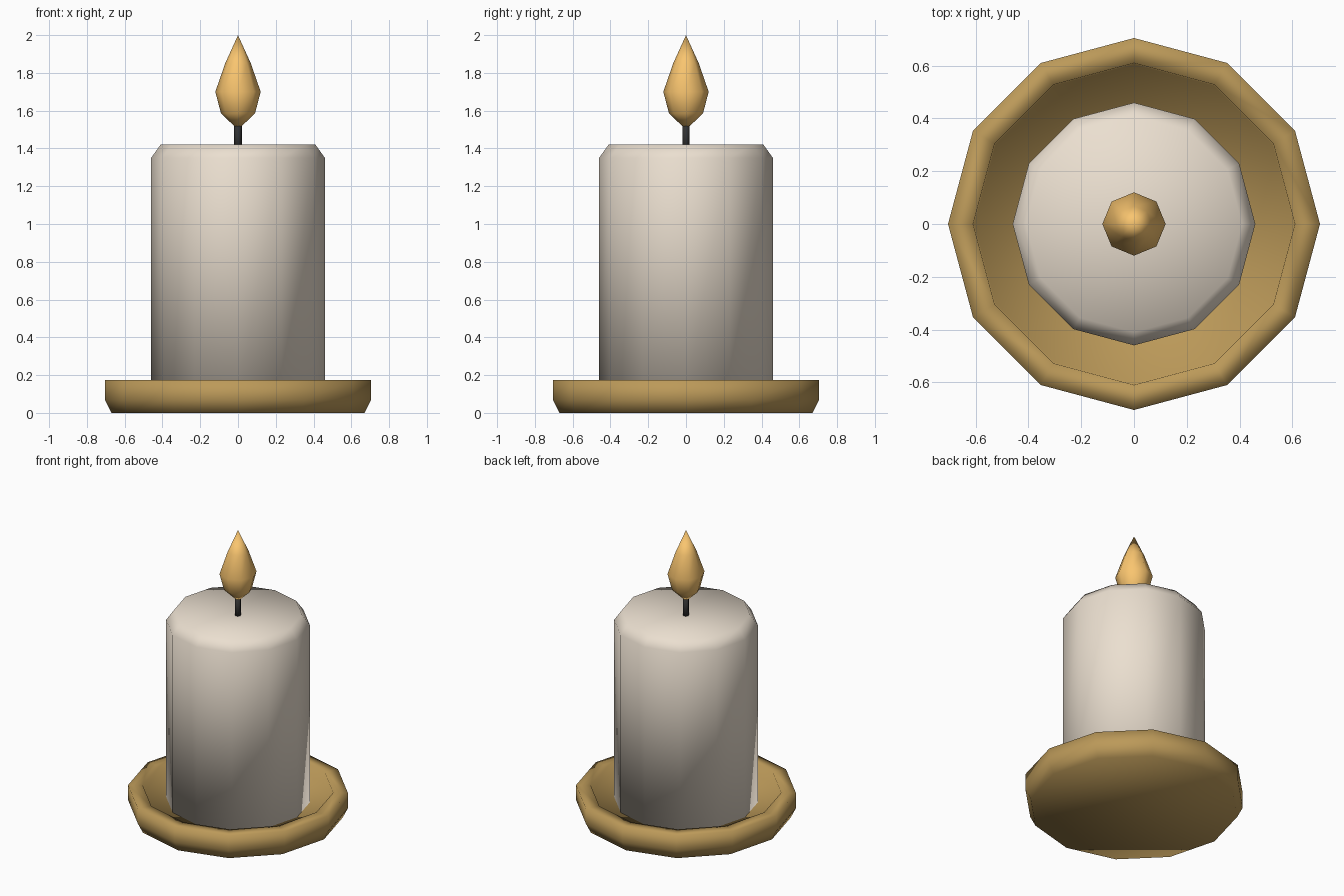
import bpy, bmesh, math

if "Cube" in bpy.data.objects:
    bpy.data.objects.remove(bpy.data.objects["Cube"])


def lathe(name, profile, sides, color):
    """Revolve (radius, z) points around z; open ends are capped, radius 0 gives a tip."""
    bm = bmesh.new()
    rings = []
    for r, z in profile:
        n = sides if r > 0 else 1
        rings.append([bm.verts.new((r * math.cos(2 * math.pi * i / sides),
                                    r * math.sin(2 * math.pi * i / sides), z))
                      for i in range(n)])
    for a, b in zip(rings, rings[1:]):
        for i in range(sides):
            j = (i + 1) % sides
            quad = [a[i % len(a)], a[j % len(a)], b[j % len(b)], b[i % len(b)]]
            bm.faces.new(list(dict.fromkeys(quad)))
    for ring in (rings[0], rings[-1]):
        if len(ring) > 1:
            bm.faces.new(ring)
    bmesh.ops.recalc_face_normals(bm, faces=bm.faces)
    for f in bm.faces:
        f.smooth = True
    mesh = bpy.data.meshes.new(name)
    bm.to_mesh(mesh)
    bm.free()
    mat = bpy.data.materials.new(name + "_color")
    mat.diffuse_color = (*color, 1)
    mat.use_nodes = True
    mat.node_tree.nodes["Principled BSDF"].inputs["Base Color"].default_value = mat.diffuse_color
    mesh.materials.append(mat)
    obj = bpy.data.objects.new(name, mesh)
    bpy.context.collection.objects.link(obj)
    return obj


# Brass dish with a raised rim
lathe("dish", [(0.67, 0), (0.705, 0.07), (0.705, 0.175), (0.61, 0.175),
               (0.605, 0.10)], 12, (0.50, 0.32, 0.10))

# Wax body with a chamfered, slightly sunken top
lathe("candle", [(0.46, 0.09), (0.46, 1.35), (0.41, 1.42), (0, 1.40)],
      12, (0.83, 0.74, 0.63))

# Wick
lathe("wick", [(0.02, 1.38), (0.02, 1.53)], 6, (0.03, 0.03, 0.03))

# Flame
lathe("flame", [(0, 1.50), (0.09, 1.585), (0.12, 1.70), (0.068, 1.85), (0, 2.0)],
      8, (0.95, 0.56, 0.16))
